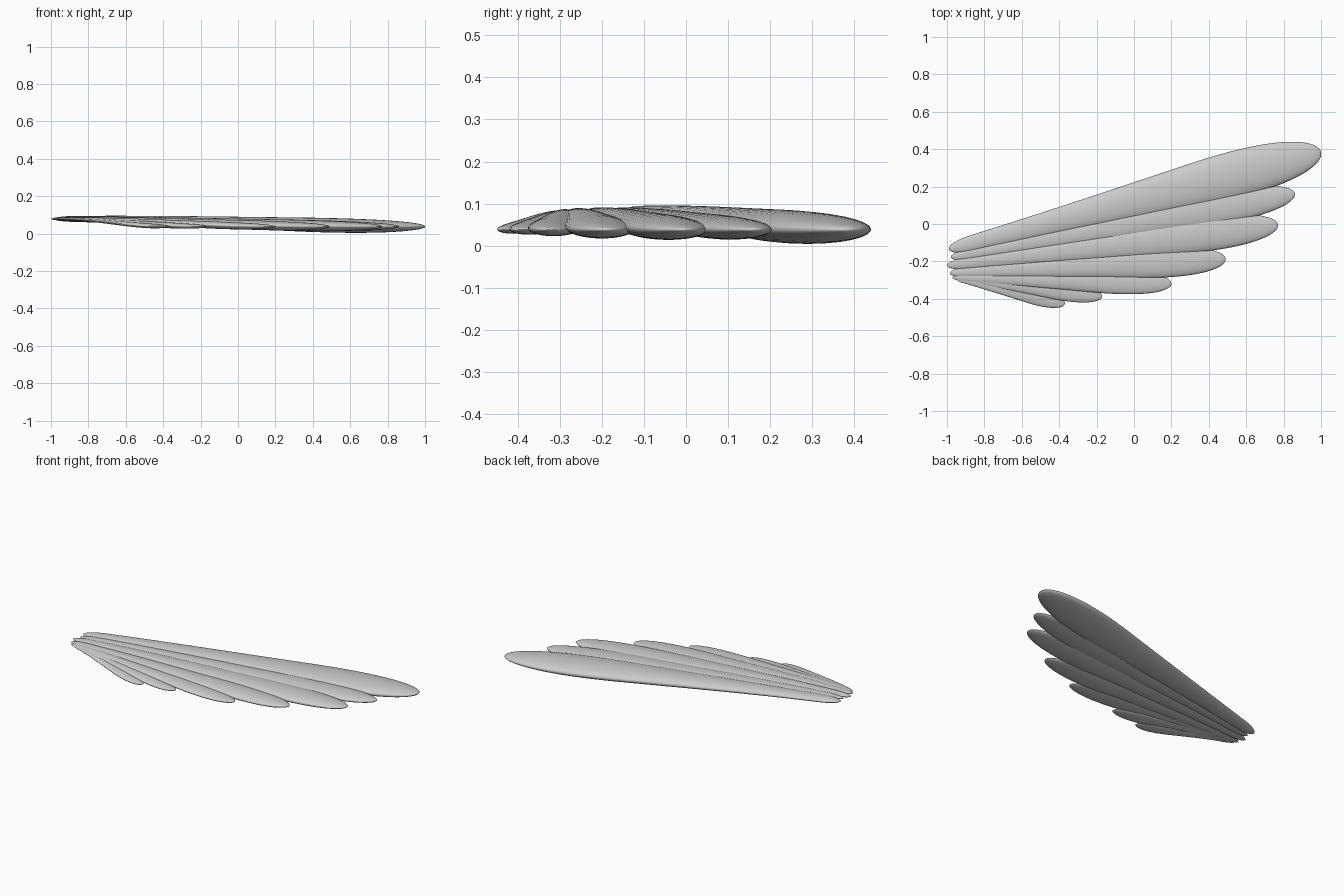
import bpy, bmesh, math
from mathutils import Vector

if "Cube" in bpy.data.objects:
    bpy.data.objects.remove(bpy.data.objects["Cube"])

RINGS, SIDES = 56, 32

# root xy, tip xy, half width: longest leading feather to shortest trailing one
FEATHERS = [
    ((-0.99, -0.135), (1.00, 0.385), 0.127),
    ((-0.98, -0.178), (0.86, 0.162), 0.092),
    ((-1.00, -0.222), (0.77, -0.005), 0.095),
    ((-0.985, -0.262), (0.49, -0.188), 0.083),
    ((-0.97, -0.285), (0.20, -0.32), 0.064),
    ((-0.96, -0.285), (-0.17, -0.387), 0.051),
    ((-0.95, -0.292), (-0.37, -0.427), 0.043),
]


def width(s):
    """Narrow rounded root, widening to a broad rounded tip."""
    w = (0.28 + 0.72 * (s / 0.8) ** 1.2) / 0.925
    if s < 0.06:
        w *= math.sqrt(max(0, 1 - (1 - s / 0.06) ** 2))
    if s > 0.65:
        w *= math.sqrt(max(0, 1 - ((s - 0.65) / 0.35) ** 2))
    return w


def feather(name, root, tip, half):
    root, tip = Vector((*root, 0)), Vector((*tip, 0))
    axis = (tip - root).normalized()
    side = Vector((-axis.y, axis.x, 0))

    def centre(s):
        # gentle droop from root to tip
        p = root.lerp(tip, s)
        p.z = 0.079 - 0.041 * s * s * (3 - 2 * s)
        return p

    bm = bmesh.new()
    rings = []
    for i in range(1, RINGS):
        s = 0.5 - 0.5 * math.cos(math.pi * i / RINGS)
        w = half * width(s)
        t = w * (0.285 + 0.1 * (1 - s))
        ring = []
        for k in range(SIDES):
            a = math.tau * k / SIDES
            p = centre(s) + side * (w * math.cos(a))
            p.z += t * math.sin(a)
            ring.append(bm.verts.new(p))
        rings.append(ring)
    ends = bm.verts.new(centre(0)), bm.verts.new(centre(1))
    for k in range(SIDES):
        n = (k + 1) % SIDES
        for a, b in zip(rings, rings[1:]):
            bm.faces.new((a[k], a[n], b[n], b[k]))
        bm.faces.new((ends[0], rings[0][n], rings[0][k]))
        bm.faces.new((ends[1], rings[-1][k], rings[-1][n]))
    bmesh.ops.recalc_face_normals(bm, faces=bm.faces)
    for f in bm.faces:
        f.smooth = True
    me = bpy.data.meshes.new(name)
    bm.to_mesh(me)
    bm.free()
    bpy.context.collection.objects.link(bpy.data.objects.new(name, me))


# fan of overlapping feathers
for i, (root, tip, half) in enumerate(FEATHERS, 1):
    feather(f"wing_feather_{i}", root, tip, half)
